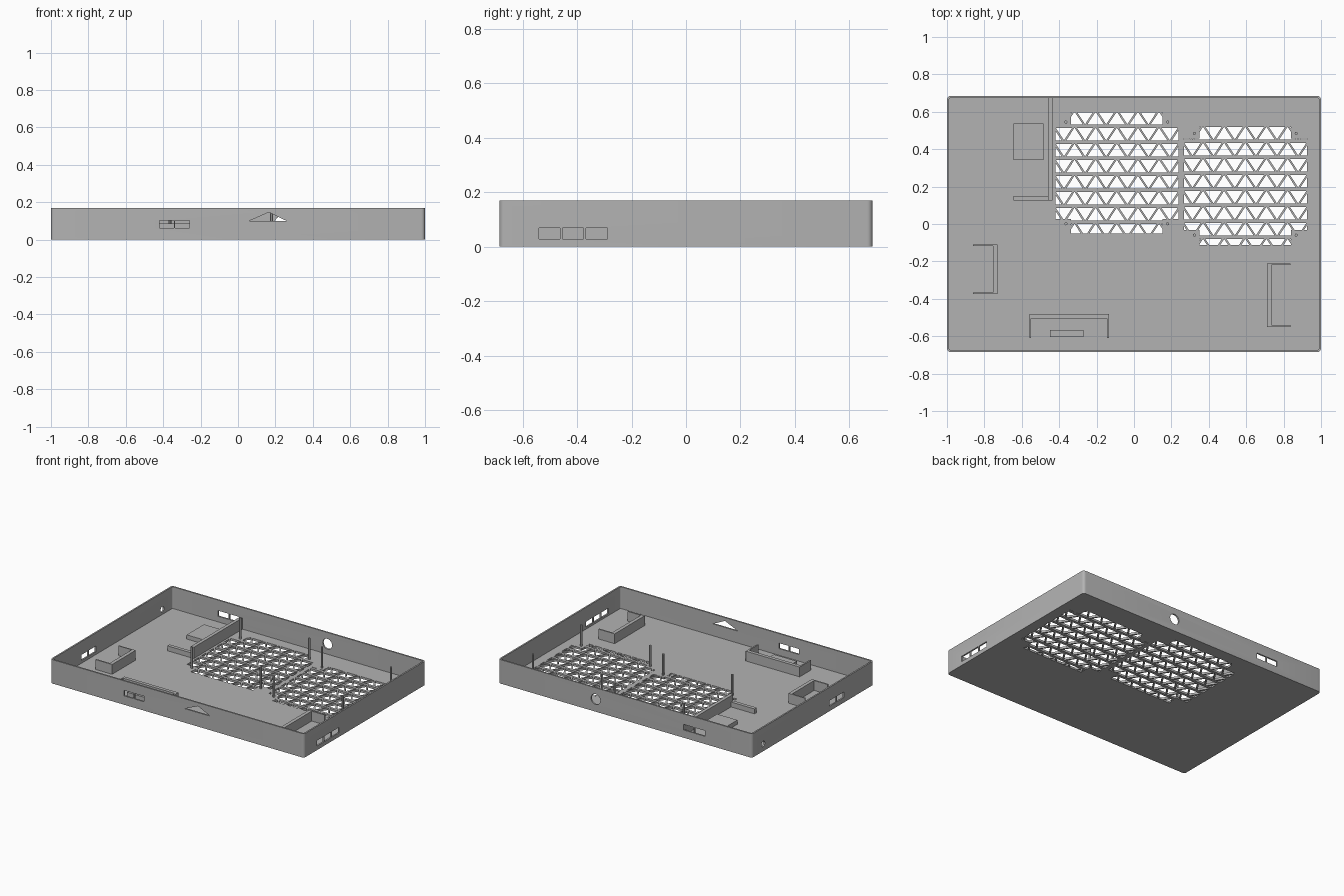
import bpy, bmesh, math

old = bpy.data.objects.get("Cube")
if old:
    bpy.data.objects.remove(old, do_unlink=True)

grey = bpy.data.materials.new("plain grey")
grey.use_nodes = True
GREY = (0.45, 0.45, 0.45, 1)
grey.diffuse_color = GREY
grey.node_tree.nodes["Principled BSDF"].inputs["Base Color"].default_value = GREY

HX, HY, H = 1.0, 0.685, 0.17      # half length, half depth, height
WALL, FLOOR = 0.011, 0.015


def prism(bm, pts, lo, hi, axis="z"):
    """Extrude a 2D outline between lo and hi along an axis."""
    place = {"x": lambda u, v, w: (w, u, v),
             "y": lambda u, v, w: (u, w, v),
             "z": lambda u, v, w: (u, v, w)}[axis]
    a = [bm.verts.new(place(u, v, lo)) for u, v in pts]
    b = [bm.verts.new(place(u, v, hi)) for u, v in pts]
    faces = [bm.faces.new(a), bm.faces.new(b)]
    n = len(pts)
    for i in range(n):
        j = (i + 1) % n
        faces.append(bm.faces.new((a[i], a[j], b[j], b[i])))
    bmesh.ops.recalc_face_normals(bm, faces=faces)


def rect(u0, u1, v0, v1):
    return [(u0, v0), (u1, v0), (u1, v1), (u0, v1)]


def circle(u, v, r, n=24):
    return [(u + r * math.cos(math.tau * i / n), v + r * math.sin(math.tau * i / n))
            for i in range(n)]


def rounded(hx, hy, r, n=5):
    pts = []
    for k, (sx, sy) in enumerate(((1, 1), (-1, 1), (-1, -1), (1, -1))):
        for i in range(n + 1):
            t = math.pi / 2 * (k + i / n)
            pts.append((sx * (hx - r) + r * math.cos(t), sy * (hy - r) + r * math.sin(t)))
    return pts


def make(name, *prisms):
    bm = bmesh.new()
    for p in prisms:
        prism(bm, *p)
    me = bpy.data.meshes.new(name)
    bm.to_mesh(me)
    bm.free()
    me.materials.append(grey)
    ob = bpy.data.objects.new(name, me)
    bpy.context.collection.objects.link(ob)
    return ob


def smooth(ob):
    bpy.ops.object.select_all(action="DESELECT")
    ob.select_set(True)
    bpy.context.view_layer.objects.active = ob
    bpy.ops.object.shade_smooth_by_angle(angle=math.radians(30))


def boolean(ob, cutter, op="DIFFERENCE"):
    """Apply a boolean and drop the cutter."""
    cutter.hide_render = True
    mod = ob.modifiers.new("cut", "BOOLEAN")
    mod.operation, mod.solver, mod.object = op, "EXACT", cutter
    bpy.context.view_layer.objects.active = ob
    bpy.ops.object.modifier_apply(modifier=mod.name)
    bpy.data.objects.remove(cutter, do_unlink=True)


# Open tray with rounded corners
tray = make("tray", (rounded(HX, HY, 0.02), 0, H))
boolean(tray, make("cavity", (rounded(HX - WALL, HY - WALL, 0.01), FLOOR, H + 0.1)))


# Triangle vents, each clipped to a square with notched corners
def vent(cx, cy, row0):
    pitch, base, row, tall = 0.113, 0.088, 0.0856, 0.067
    tris = []
    for k in range(-1, 8):
        y0 = row0 + k * row
        for i in range(-4, 5):
            x = cx + i * pitch
            tris.append(([(x - base / 2, y0), (x + base / 2, y0), (x, y0 + tall)], -0.05, 0.05))
            x += pitch / 2
            tris.append(([(x - base / 2, y0 + tall), (x, y0), (x + base / 2, y0 + tall)], -0.05, 0.05))
    cutter = make("vent_cutter", *tris)
    ax, ay, n = 0.329, 0.324, 0.245
    quarter = [(ax, n), (n, n), (n, ay)]
    plus = quarter + [(-x, y) for x, y in quarter[::-1]]
    plus += [(-x, -y) for x, y in plus]
    region = make("vent_region", ([(cx + x, cy + y) for x, y in plus], -0.03, 0.03))
    boolean(cutter, region, "INTERSECT")
    boolean(tray, cutter)


FANS = ((-0.092, 0.273, -0.066), (0.595, 0.2125, -0.061))
for fan in FANS:
    vent(*fan)

# Port openings through the walls
front, back = (-HY - 0.05, -HY + 0.03, "y"), (HY - 0.03, HY + 0.05, "y")
right, left = (HX - 0.03, HX + 0.05, "x"), (-HX - 0.05, -HX + 0.03, "x")
ports = [
    (rect(-0.42, -0.343, 0.063, 0.102), *front),
    (rect(-0.337, -0.26, 0.063, 0.102), *front),
    ([(0.06, 0.1), (0.26, 0.1), (0.165, 0.146)], *front),
    (circle(0.233, 0.088, 0.037), *back),
    (rect(-0.63, -0.548, 0.055, 0.095), *back),
    (rect(-0.54, -0.46, 0.055, 0.095), *back),
    (rect(-0.35, -0.272, 0.035, 0.075), *left),
    (rect(-0.264, -0.185, 0.035, 0.075), *left),
    (circle(0.56, 0.052, 0.02), *left),
]
for i in range(3):
    y = -0.54 + i * 0.0865
    ports.append((rect(y, y + 0.078, 0.029, 0.068), *right))
boolean(tray, make("port_cutter", *ports))
smooth(tray)

# Brackets: thick back wall with two thin arms, standing on the floor
Z0, TOP = FLOOR - 0.004, 0.085
make("right_bracket",
     (rect(0.71, 0.735, -0.55, -0.21), Z0, TOP),
     (rect(0.73, 0.838, -0.55, -0.54), Z0, TOP),
     (rect(0.73, 0.838, -0.22, -0.21), Z0, TOP))
make("left_bracket",
     (rect(-0.755, -0.73, -0.375, -0.11), Z0, TOP),
     (rect(-0.86, -0.75, -0.375, -0.365), Z0, TOP),
     (rect(-0.86, -0.75, -0.118, -0.11), Z0, TOP))
make("front_bracket",
     (rect(-0.56, -0.135, -0.505, -0.48), Z0, TOP),
     (rect(-0.56, -0.55, -0.61, -0.5), Z0, TOP),
     (rect(-0.145, -0.135, -0.61, -0.5), Z0, TOP))
make("front_block", (rect(-0.45, -0.27, -0.605, -0.566), Z0, 0.05))
make("back_divider", (rect(-0.46, -0.436, 0.125, HY - 0.006), Z0, 0.095))
make("back_divider_arm", (rect(-0.645, -0.455, 0.125, 0.15), Z0, 0.05))
make("back_platform", (rect(-0.645, -0.485, 0.343, 0.538), Z0, 0.045))

# Mounting pins at the corners of each vent
for side, (cx, cy, _) in zip(("left", "right"), FANS):
    pins = [(circle(cx + sx * 0.272, cy + sy * 0.272, 0.008, 12), Z0, 0.165)
            for sx in (-1, 1) for sy in (-1, 1)]
    smooth(make(side + "_vent_pins", *pins))
